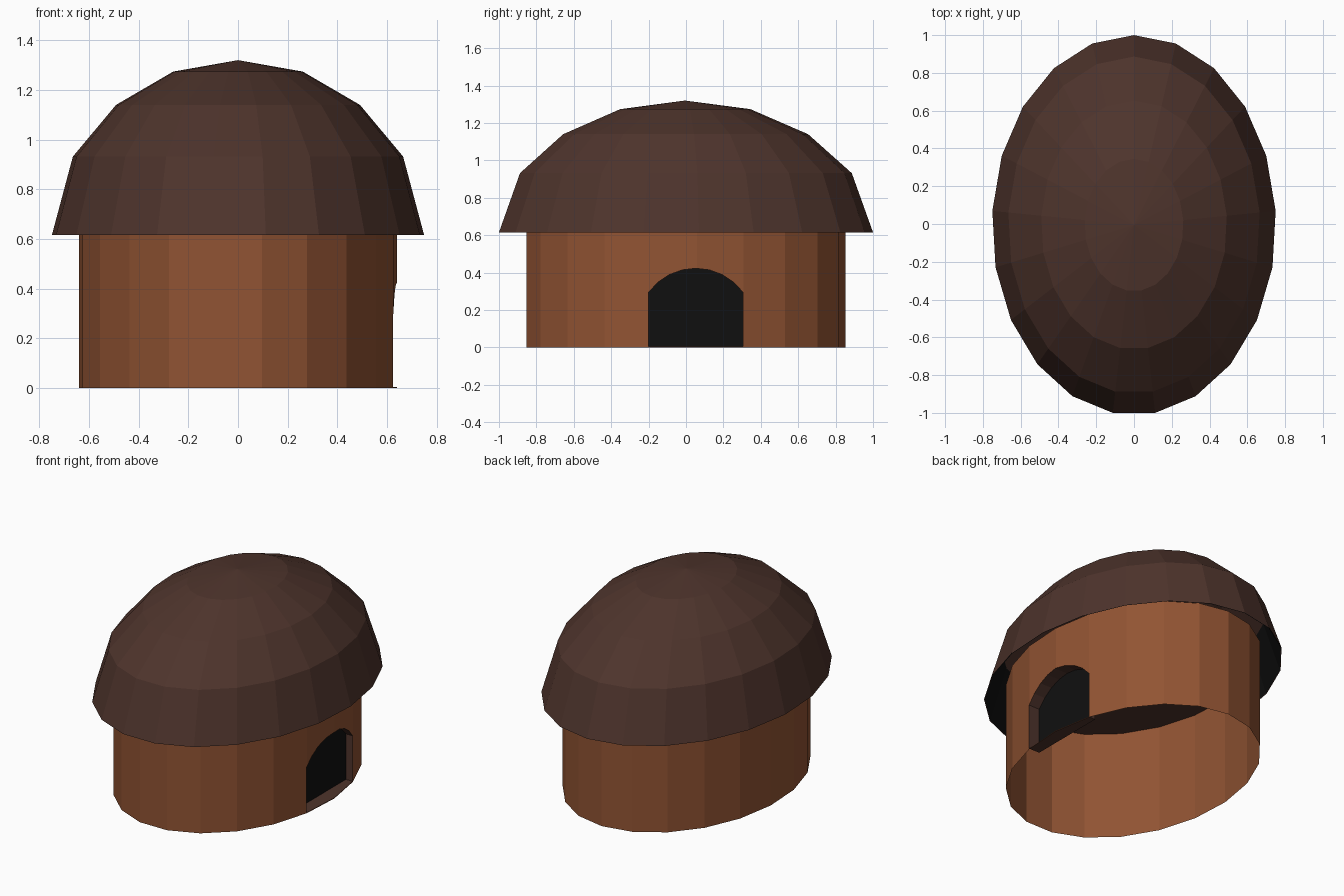
import bpy, bmesh, math

if "Cube" in bpy.data.objects:
    bpy.data.objects.remove(bpy.data.objects["Cube"])

SIDES = 21
Y_OFF = -0.0056  # odd side count: shift so the footprint is centred


def material(name, rgb):
    m = bpy.data.materials.new(name)
    m.diffuse_color = (*rgb, 1)
    m.use_nodes = True
    m.node_tree.nodes["Principled BSDF"].inputs["Base Color"].default_value = m.diffuse_color
    return m


clay = material("clay_brown", (0.285, 0.088, 0.033))
thatch = material("dark_brown", (0.076, 0.034, 0.025))
dark = material("near_black", (0.005, 0.005, 0.005))


def make_object(name, bm, mats):
    me = bpy.data.meshes.new(name)
    bm.normal_update()
    bm.to_mesh(me)
    bm.free()
    for m in mats:
        me.materials.append(m)
    ob = bpy.data.objects.new(name, me)
    bpy.context.collection.objects.link(ob)
    return ob


def ring(bm, rx, ry, z):
    step = 2 * math.pi / SIDES
    return [bm.verts.new((-rx * math.sin(i * step), ry * math.cos(i * step) + Y_OFF, z))
            for i in range(SIDES)]


def bridge(bm, low, high):
    n = len(low)
    return [bm.faces.new((low[i], low[(i + 1) % n], high[(i + 1) % n], high[i]))
            for i in range(n)]


# Roof: faceted oval dome, open below
PROFILE = [(1.0, 0.615), (0.887, 0.932), (0.655, 1.14), (0.348, 1.274)]
bm = bmesh.new()
rings = [ring(bm, 0.752 * s, 1.0056 * s, z) for s, z in PROFILE]
for a, b in zip(rings, rings[1:]):
    bridge(bm, a, b)
apex = bm.verts.new((0, Y_OFF, 1.32))
top = rings[-1]
for i in range(SIDES):
    bm.faces.new((top[i], top[(i + 1) % SIDES], apex))
make_object("roof", bm, [thatch])

# Dark lining under the overhang
bm = bmesh.new()
lining = [ring(bm, 0.752 * s - 0.004, 1.0056 * s - 0.004, z) for s, z in PROFILE[:2]]
bridge(bm, *lining)
bmesh.ops.reverse_faces(bm, faces=bm.faces[:])
make_object("roof_lining", bm, [dark])

# Wall: oval drum with a ceiling (floor is removed after the door is cut)
bm = bmesh.new()
low, high = ring(bm, 0.642, 0.858, 0), ring(bm, 0.642, 0.858, 0.69)
bridge(bm, low, high)
bm.faces.new(high).material_index = 1
bm.faces.new(low[::-1])
wall = make_object("wall", bm, [clay, thatch, dark])

# Door cutter: arched prism whose inner end is black
Y0, Y1, SPRING, RISE, FLOOR = -0.2, 0.305, 0.295, 0.128, 0.004
half, mid = (Y1 - Y0) / 2, (Y0 + Y1) / 2
R = (half ** 2 + RISE ** 2) / (2 * RISE)
span = math.asin(half / R)
outline = [(Y0, FLOOR), (Y1, FLOOR)]
for i in range(9):
    t = span * (1 - i / 4)
    outline.append((mid + R * math.sin(t), SPRING + RISE - R + R * math.cos(t)))
bm = bmesh.new()
inner, outer = [[bm.verts.new((x, y, z)) for y, z in outline] for x in (0.55, 0.8)]
for f in bridge(bm, inner, outer):
    f.material_index = 1
bm.faces.new(inner).material_index = 2
bm.faces.new(outer)
bmesh.ops.recalc_face_normals(bm, faces=bm.faces[:])
cutter = make_object("door_cutter", bm, [clay, thatch, dark])
cutter.hide_render = True

# Cut the door recess, then open the bottom
mod = wall.modifiers.new("door", 'BOOLEAN')
mod.object = cutter
mod.operation = 'DIFFERENCE'
mod.solver = 'EXACT'
mod.material_mode = 'TRANSFER'
bpy.context.view_layer.objects.active = wall
bpy.ops.object.modifier_apply(modifier=mod.name)
bpy.data.objects.remove(cutter)
bm = bmesh.new()
bm.from_mesh(wall.data)
floor = [f for f in bm.faces if all(v.co.z < 0.001 for v in f.verts)]
bmesh.ops.delete(bm, geom=floor, context='FACES_ONLY')
bm.to_mesh(wall.data)
bm.free()
